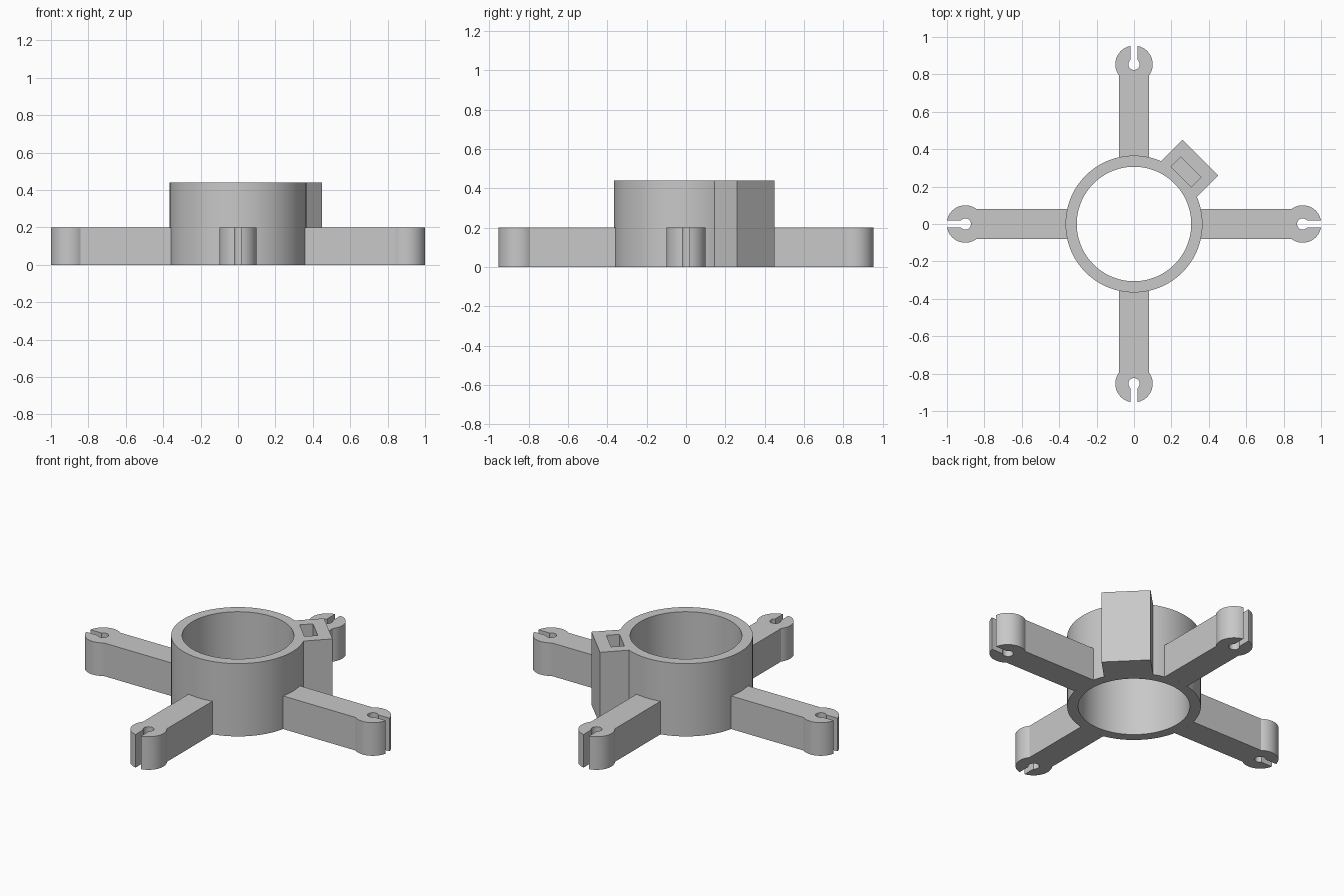
import bpy, bmesh
from math import sin, cos, asin, pi, sqrt
from mathutils import Matrix, Vector

cube = bpy.data.objects.get("Cube")
if cube:
    bpy.data.objects.remove(cube, do_unlink=True)

grey = bpy.data.materials.new("plain grey")
grey.use_nodes = True
COLOUR = (0.58, 0.58, 0.58, 1)
grey.diffuse_color = COLOUR
grey.node_tree.nodes["Principled BSDF"].inputs["Base Color"].default_value = COLOUR

RING_R, BORE_R, RING_H = 0.366, 0.306, 0.44
ARM_H, ARM_W = 0.2, 0.08
TIP_R, HOLE_R, SLOT_W = 0.1, 0.03, 0.018


def arc(cx, r, a0, a1, n):
    return [(cx + r * cos(a0 + (a1 - a0) * i / n), r * sin(a0 + (a1 - a0) * i / n))
            for i in range(n + 1)]


def prism(name, outline, z0, z1, matrix=Matrix()):
    """Extrude a flat outline between two heights."""
    bm = bmesh.new()
    base = bm.faces.new([bm.verts.new((x, y, z0)) for x, y in outline])
    top = bmesh.ops.extrude_face_region(bm, geom=[base])["geom"]
    bmesh.ops.translate(bm, vec=(0, 0, z1 - z0),
                        verts=[v for v in top if isinstance(v, bmesh.types.BMVert)])
    bmesh.ops.recalc_face_normals(bm, faces=bm.faces)
    bm.transform(matrix)
    bmesh.ops.recalc_face_normals(bm, faces=bm.faces)
    mesh = bpy.data.meshes.new(name)
    bm.to_mesh(mesh)
    bm.free()
    mesh.materials.append(grey)
    obj = bpy.data.objects.new(name, mesh)
    bpy.context.collection.objects.link(obj)
    return obj


def circle(r, n):
    return arc(0, r, 0, 2 * pi * (n - 1) / n, n - 1)


def box(x0, x1, w):
    return [(x0, -w), (x1, -w), (x1, w), (x0, w)]


def combine(target, other, operation):
    """Apply a boolean and discard the helper."""
    mod = target.modifiers.new("cut", "BOOLEAN")
    mod.object, mod.operation, mod.solver = other, operation, "EXACT"
    deps = bpy.context.evaluated_depsgraph_get()
    mesh = bpy.data.meshes.new_from_object(target.evaluated_get(deps))
    target.modifiers.clear()
    target.data = mesh
    bpy.data.objects.remove(other, do_unlink=True)


def smooth(obj):
    bpy.ops.object.select_all(action="DESELECT")
    obj.select_set(True)
    bpy.context.view_layer.objects.active = obj
    bpy.ops.object.shade_smooth_by_angle(angle=0.5)


# Hub: ring with a clamp block on the diagonal
diagonal = Matrix.Rotation(pi / 4, 4, "Z")
hub = prism("hub_ring", circle(RING_R, 96), 0, RING_H)
combine(hub, prism("clamp_block", box(0.2, 0.502, 0.135), 0, RING_H, diagonal), "UNION")
combine(hub, prism("bore", circle(BORE_R, 96), -0.1, RING_H + 0.1), "DIFFERENCE")

# Nut pocket from the top and screw hole through the block
combine(hub, prism("nut_pocket", box(0.356, 0.43, 0.076), 0.14, RING_H + 0.1, diagonal),
        "DIFFERENCE")
sideways = (diagonal @ Matrix.Translation(Vector((0, 0, RING_H / 2)))
            @ Matrix.Rotation(pi / 2, 4, "Y"))
combine(hub, prism("screw_hole", circle(0.043, 32), 0.2, 0.6, sideways), "DIFFERENCE")
smooth(hub)


# Arms: bar with a round, slotted clip at the tip
def arm_outline(centre):
    slot_out, slot_in = asin(SLOT_W / TIP_R), asin(SLOT_W / HOLE_R)
    neck, root = pi - asin(ARM_W / TIP_R), asin(ARM_W / RING_R)
    return (arc(centre, TIP_R, slot_out, neck, 20)
            + arc(0, RING_R, root, -root, 8)
            + arc(centre, TIP_R, -neck, -slot_out, 20)
            + arc(centre, HOLE_R, -slot_in, slot_in - 2 * pi, 24))


tip_inset = sqrt(TIP_R ** 2 - SLOT_W ** 2)
for i, side in enumerate(("left", "back", "right", "front")):
    reach = 1.0 if i % 2 == 0 else 0.952
    smooth(prism(side + "_arm", arm_outline(reach - tip_inset), 0, ARM_H,
                 Matrix.Rotation(i * pi / 2, 4, "Z")))
